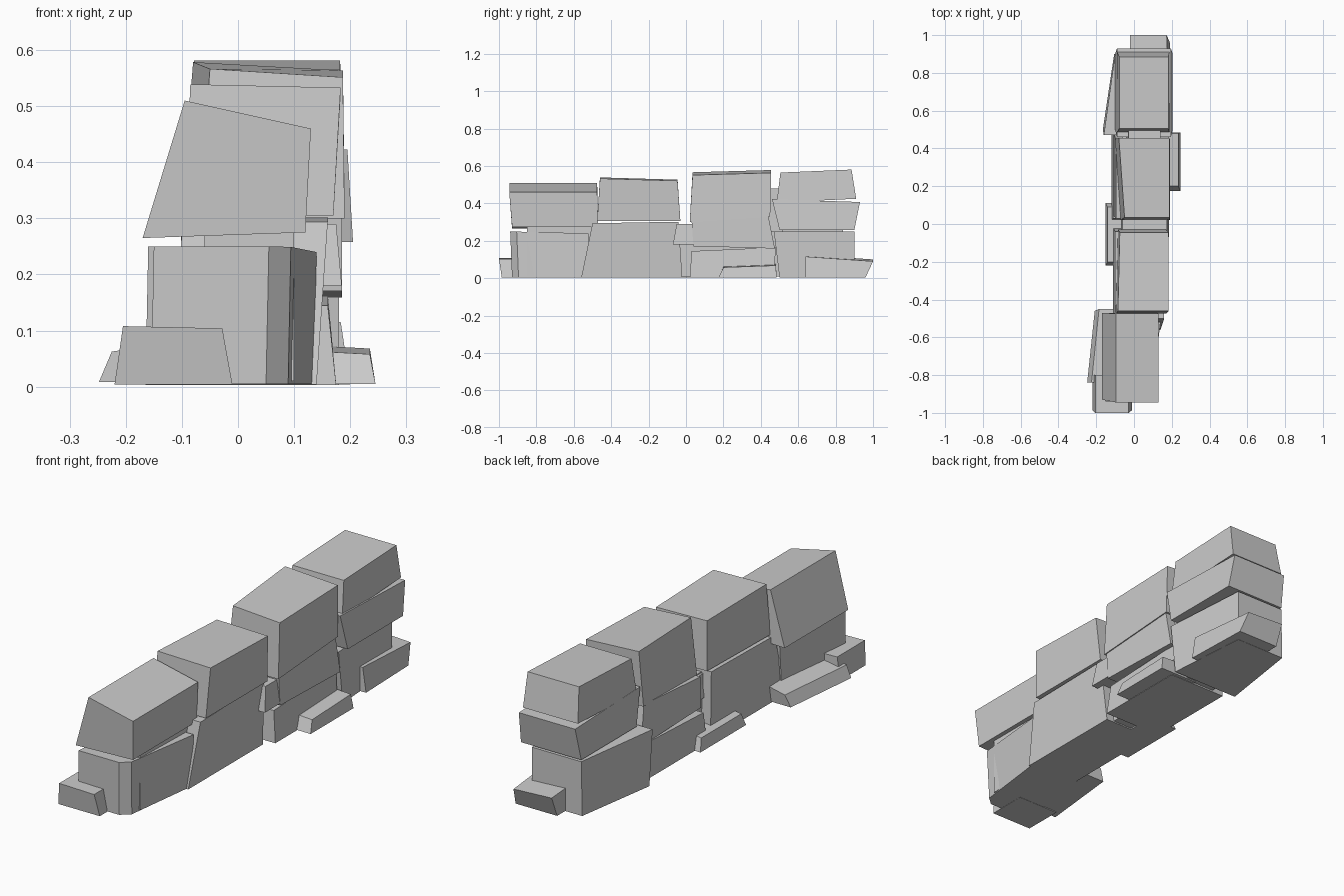
import bpy, bmesh

if "Cube" in bpy.data.objects:
    bpy.data.objects.remove(bpy.data.objects["Cube"])


def stone(name, bot, top, z, shear=(0, 0), tilt_top=(0, 0), tilt_bot=(0, 0)):
    """Six-sided block: bot/top are (x0, x1, y0, y1); shear moves the left and right
    edges in x from front to back; tilts are the z rise across x and y."""
    bm = bmesh.new()
    rings = []
    for r, h, t in ((bot, z[0], tilt_bot), (top, z[1], tilt_top)):
        rings.append([bm.verts.new((r[i] + shear[i] * (j - .5), r[2 + j],
                                    h + t[0] * (i - .5) + t[1] * (j - .5)))
                      for i, j in ((0, 0), (1, 0), (1, 1), (0, 1))])
    b, u = rings
    bm.faces.new(b[::-1])
    bm.faces.new(u)
    for k in range(4):
        n = (k + 1) % 4
        bm.faces.new((b[k], b[n], u[n], u[k]))
    bmesh.ops.recalc_face_normals(bm, faces=bm.faces[:])
    me = bpy.data.meshes.new(name)
    bm.to_mesh(me)
    bm.free()
    ob = bpy.data.objects.new(name, me)
    bpy.context.collection.objects.link(ob)
    return ob


# Top course, front to back
stone("cap_stone_1", (-.17, .12, -.93, -.47), (-.095, .13, -.945, -.475), (.27, .485),
      tilt_top=(-.05, 0), tilt_bot=(.01, 0))
stone("cap_stone_2", (-.09, .17, -.475, -.03), (-.08, .183, -.46, -.045), (.305, .53),
      shear=(.01, 0), tilt_top=(-.006, -.012))
stone("cap_stone_3", (-.085, .19, .02, .45), (-.065, .187, .035, .455), (.315, .565),
      shear=(-.03, 0), tilt_top=(-.015, .012), tilt_bot=(0, .03))
stone("cap_stone_4", (-.09, .188, .485, .91), (-.078, .182, .505, .885), (.415, .573),
      tilt_top=(0, .016), tilt_bot=(0, .02))

# Main lower courses
stone("base_stone_1", (-.135, .11, -.93, -.53), (-.13, .115, -.94, -.52), (.005, .245),
      shear=(.04, .05), tilt_top=(0, -.01))
stone("base_stone_2", (-.11, .14, -.56, -.02), (-.10, .16, -.50, -.04), (.004, .298),
      tilt_top=(0, .008))
stone("base_stone_3", (-.12, .175, .02, .47), (-.11, .16, .03, .48), (.003, .155),
      tilt_top=(0, .02))
stone("middle_stone_3", (-.105, .185, .04, .475), (-.095, .185, .03, .44), (.165, .32),
      tilt_top=(0, .03), tilt_bot=(0, -.012))
stone("base_stone_4", (-.135, .165, .50, .90), (-.13, .165, .47, .90), (.003, .25),
      shear=(.06, -.03))
stone("middle_stone_4", (-.10, .205, .50, .90), (-.09, .195, .46, .93), (.258, .415),
      tilt_top=(0, -.015))

# Core and wedge stones filling the joints
stone("joint_core", (-.06, .10, -.85, .84), (-.06, .10, -.85, .84), (.01, .285))
stone("joint_stone_high", (-.07, .185, -.07, .04), (-.05, .175, -.05, .035), (.18, .29))
stone("cap_joint_back", (-.04, .14, .43, .52), (-.03, .14, .44, .51), (.25, .48))

# Small foot stones along the edges
stone("foot_stone_front", (-.22, -.01, -.985, -.80), (-.205, -.028, -1.0, -.80), (.004, .106),
      tilt_top=(-.004, 0))
stone("foot_stone_left_front", (-.228, -.07, -.84, -.46), (-.205, -.07, -.84, -.45), (.008, .075),
      shear=(.04, 0), tilt_top=(.025, 0))
stone("foot_stone_left_middle", (-.15, .0, -.22, .11), (-.14, .0, -.20, .09), (.004, .07),
      tilt_top=(.02, 0))
stone("foot_stone_right", (.05, .245, .175, .485), (.05, .235, .20, .48), (.005, .068),
      tilt_top=(-.01, .01))
stone("foot_stone_back", (-.02, .195, .64, .96), (-.02, .178, .64, 1.0), (.004, .108),
      shear=(0, -.01), tilt_top=(-.01, -.025))

# Trim the front right corner of the front base stone
front = bpy.data.objects["base_stone_1"].data
bm = bmesh.new()
bm.from_mesh(front)
edges = [e for e in bm.edges if all(v.co.x > 0 and v.co.y < -.8 for v in e.verts)]
bmesh.ops.bevel(bm, geom=edges, offset=.035, segments=1, affect='EDGES')
bm.to_mesh(front)
bm.free()
